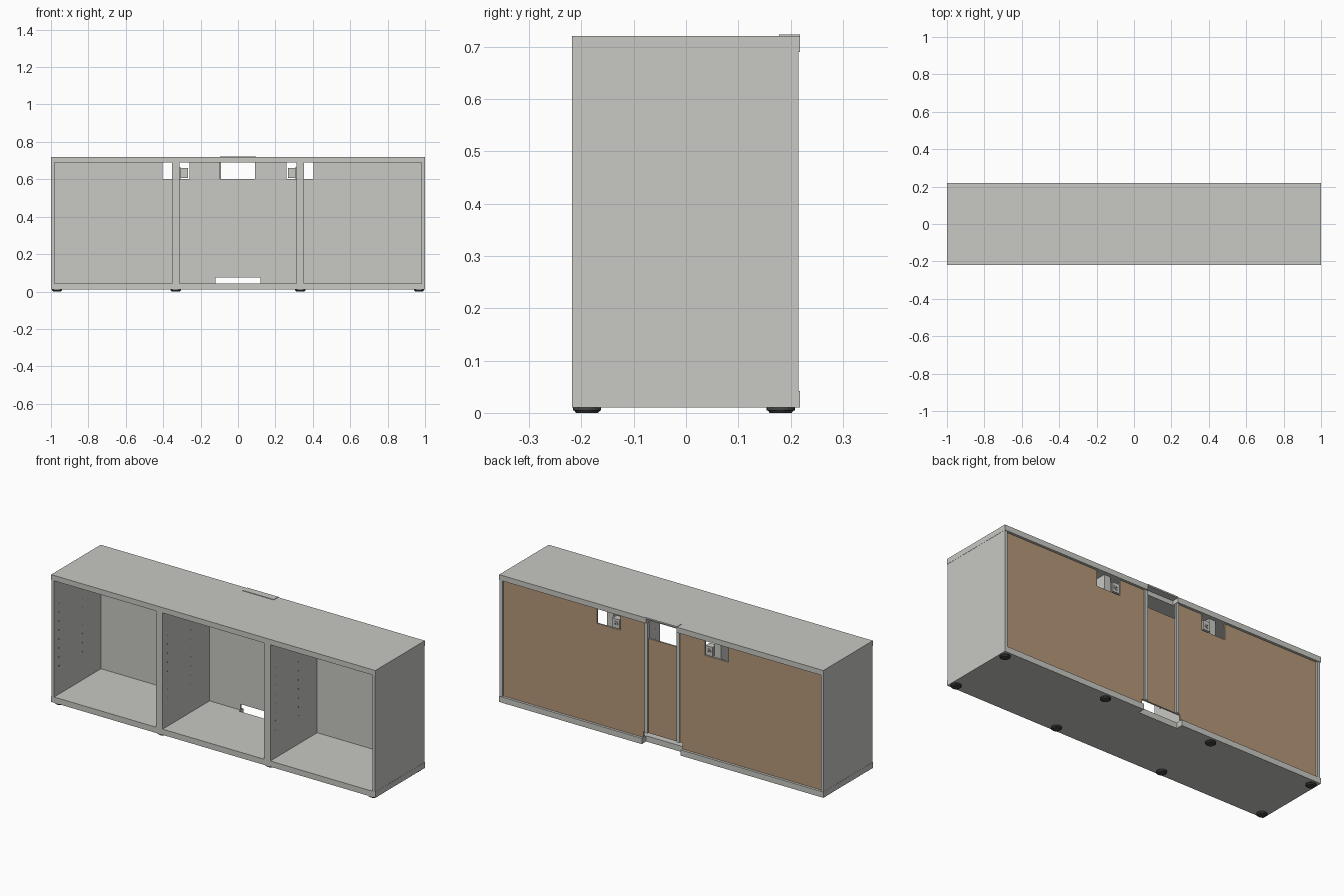
import bpy
import bmesh
from mathutils import Matrix, Vector

old = bpy.data.objects.get("Cube")
if old:
    bpy.data.objects.remove(old, do_unlink=True)


def material(name, rgb):
    m = bpy.data.materials.new(name)
    m.use_nodes = True
    m.diffuse_color = (*rgb, 1)
    m.node_tree.nodes["Principled BSDF"].inputs["Base Color"].default_value = (*rgb, 1)
    return m


GREY = material("light grey", (0.58, 0.58, 0.55))
TAN = material("fibreboard tan", (0.46, 0.31, 0.19))
DARK = material("dark plastic", (0.06, 0.06, 0.06))


def finish(name, bm, mat):
    mesh = bpy.data.meshes.new(name)
    bm.to_mesh(mesh)
    bm.free()
    mesh.materials.append(mat)
    ob = bpy.data.objects.new(name, mesh)
    bpy.context.collection.objects.link(ob)
    return ob


def box(name, x, y, z, mat=GREY):
    bm = bmesh.new()
    bmesh.ops.create_cube(bm, size=1)
    for v in bm.verts:
        v.co = Vector([(a + b) / 2 + c * (b - a) for (a, b), c in zip((x, y, z), v.co)])
    return finish(name, bm, mat)


def add_disc(bm, centre, axis, radius, depth, sides=24, top=None):
    rot = Vector((0, 0, 1)).rotation_difference(Vector(axis)).to_matrix().to_4x4()
    bmesh.ops.create_cone(bm, cap_ends=True, segments=sides, radius1=radius,
                          radius2=top or radius, depth=depth,
                          matrix=Matrix.Translation(centre) @ rot)


def cut(ob, *ranges):
    for r in ranges:
        cutter = box("cutter", *r)
        cutter.hide_render = True
        mod = ob.modifiers.new("cut", "BOOLEAN")
        mod.operation = "DIFFERENCE"
        mod.solver = "EXACT"
        mod.object = cutter
        bpy.context.view_layer.objects.active = ob
        bpy.ops.object.modifier_apply(modifier=mod.name)
        bpy.data.objects.remove(cutter, do_unlink=True)


# Main dimensions
FRONT, BACK = -0.218, 0.218
FLOOR, CEILING = 0.042, 0.69
PANEL = (0.195, 0.204)
SIDE_NAMES = ((1, "left"), (-1, "right"))


def span(s, a, b):
    return tuple(sorted((s * a, s * b)))


# Top and bottom boards with cable notches at the back
top = box("top_board", (-1, 1), (FRONT, BACK), (CEILING, 0.72))
cut(top, ((-0.095, 0.095), (0.18, 0.3), (0.6, 0.8)))
bottom = box("bottom_board", (-1, 1), (FRONT, BACK), (0.01, FLOOR))
cut(bottom, ((-0.12, 0.12), (0.18, 0.3), (0, 0.1)))
box("cable_flap", (-0.096, 0.096), (0.178, BACK), (0.715, 0.723))

# Back panel with cable and bracket openings, tan on its rear face
back = box("back_panel", (-0.982, 0.982), PANEL, (FLOOR, CEILING))
cut(back,
    ((-0.095, 0.09), (0.1, 0.3), (0.602, 0.8)),
    ((-0.12, 0.12), (0.1, 0.3), (0, 0.075)),
    ((-0.405, -0.26), (0.1, 0.3), (0.602, 0.8)),
    ((0.26, 0.405), (0.1, 0.3), (0.602, 0.8)))
back.data.materials.clear()
back.data.materials.append(GREY)
back.data.materials.append(TAN)
for p in back.data.polygons:
    p.material_index = int(p.normal.y > 0.5)

for s, side in SIDE_NAMES:
    # Side walls, dividers and the ribs behind the back panel
    box(side + "_side", span(s, 0.982, 0.999), (FRONT, 0.215), (FLOOR, CEILING))
    box(side + "_divider", span(s, 0.312, 0.352), (FRONT, PANEL[0]), (FLOOR, CEILING))
    box(side + "_back_rib", span(s, 0.09, 0.107), (PANEL[1], 0.212), (0.075, CEILING))

    # Wall bracket with its screw
    box(side + "_bracket_plate", span(s, 0.306, 0.312), (0.13, 0.2), (0.605, 0.662))
    box(side + "_bracket", span(s, 0.266, 0.308), (0.17, 0.208), (0.608, 0.66))
    bm = bmesh.new()
    add_disc(bm, (s * 0.287, 0.209, 0.634), (0, 1, 0), 0.013, 0.004)
    finish(side + "_bracket_screw", bm, GREY)
    bm = bmesh.new()
    add_disc(bm, (s * 0.287, 0.2112, 0.634), (0, 1, 0), 0.006, 0.001, 12)
    finish(side + "_screw_socket", bm, DARK)

    # Shelf pin holes on the walls facing each compartment
    bm = bmesh.new()
    for wall in (0.982, 0.352, 0.312):
        for y in (-0.175, 0.03):
            for i in range(8):
                add_disc(bm, (s * wall, y, 0.2 + 0.05 * i), (1, 0, 0), 0.003, 0.001, 8)
    finish(side + "_pin_holes", bm, DARK)

# Feet: wide collar, tapered pad
for s, side in SIDE_NAMES:
    for place, x in (("outer", 0.968), ("inner", 0.333)):
        for end, y in (("front", -0.189), ("back", 0.181)):
            bm = bmesh.new()
            add_disc(bm, (s * x, y, 0.0075), (0, 0, 1), 0.027, 0.005)
            add_disc(bm, (s * x, y, 0.0025), (0, 0, 1), 0.021, 0.005, top=0.025)
            finish(f"{side}_{place}_{end}_foot", bm, DARK)
